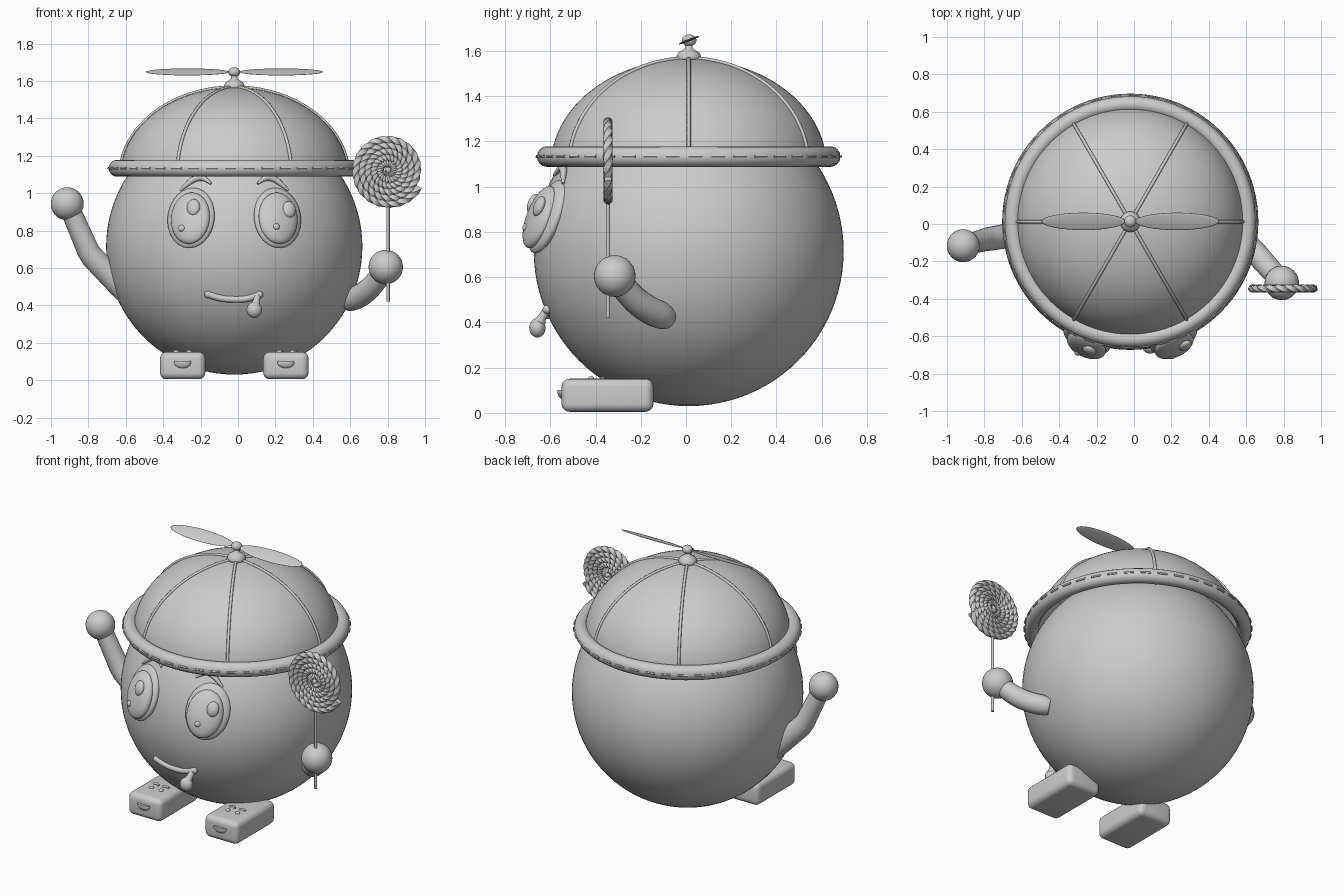
import bpy, bmesh
from math import sin, cos, pi, sqrt, radians
from mathutils import Matrix, Vector, Euler

cube = bpy.data.objects.get("Cube")
if cube:
    bpy.data.objects.remove(cube, do_unlink=True)

clay = bpy.data.materials.new("plain_grey")
clay.use_nodes = True
GREY = (0.6, 0.6, 0.6, 1)
clay.diffuse_color = GREY
clay.node_tree.nodes["Principled BSDF"].inputs["Base Color"].default_value = GREY

CX, CY, CZ, R = -0.02, 0.012, 0.715, 0.685   # body sphere
RIM_Z = 1.133


def add(name, bm, smooth=True):
    """Turn a bmesh into a finished object."""
    bmesh.ops.recalc_face_normals(bm, faces=bm.faces)
    me = bpy.data.meshes.new(name)
    bm.to_mesh(me)
    bm.free()
    me.materials.append(clay)
    ob = bpy.data.objects.new(name, me)
    bpy.context.collection.objects.link(ob)
    if smooth:
        for p in me.polygons:
            p.use_smooth = True
    return ob


def ball(name, size, matrix, seg=32):
    bm = bmesh.new()
    bmesh.ops.create_uvsphere(bm, u_segments=seg, v_segments=seg // 2, radius=1)
    bm.transform(matrix @ Matrix.Diagonal((*size, 1)))
    return add(name, bm)


def at(x, y, z):
    return Matrix.Translation((x, y, z))


def lathe(name, profile, steps=96, closed=False):
    """Spin a radius/height profile about the body axis."""
    bm = bmesh.new()
    vs = [bm.verts.new((r, 0, z)) for r, z in profile]
    pairs = list(zip(vs, vs[1:])) + ([(vs[-1], vs[0])] if closed else [])
    es = [bm.edges.new(p) for p in pairs]
    bmesh.ops.spin(bm, geom=vs + es, axis=(0, 0, 1), cent=(0, 0, 0),
                   angle=2 * pi, steps=steps)
    bmesh.ops.remove_doubles(bm, verts=bm.verts, dist=1e-5)
    bm.transform(at(CX, CY, 0))
    return add(name, bm)


def tube(name, paths, radius, widths=None, res=3, twist=0, kind='POLY'):
    """Sweep a round section along one or more paths."""
    cu = bpy.data.curves.new(name, 'CURVE')
    cu.dimensions = '3D'
    cu.bevel_depth, cu.bevel_resolution, cu.use_fill_caps = radius, res, True
    cu.resolution_u = 8
    for path in paths:
        sp = cu.splines.new(kind)
        sp.points.add(len(path) - 1)
        for i, (p, co) in enumerate(zip(sp.points, path)):
            p.co = (*co, 1)
            p.radius = widths[i] if widths else 1
            p.tilt = twist * i
        if kind == 'NURBS':
            sp.order_u, sp.use_endpoint_u = 3, True
        sp.use_smooth = True
    cu.materials.append(clay)
    ob = bpy.data.objects.new(name, cu)
    bpy.context.collection.objects.link(ob)
    bpy.ops.object.select_all(action='DESELECT')
    ob.select_set(True)
    bpy.context.view_layer.objects.active = ob
    bpy.ops.object.convert(target='MESH')
    bpy.ops.object.shade_smooth_by_angle(angle=radians(50))
    return ob


def on_body(x, z, lift=0.0):
    """Point on the front of the body."""
    return (x, CY - sqrt(R * R - (x - CX) ** 2 - (z - CZ) ** 2) - lift, z)


# Body
ball("body", (R, R, R), at(CX, CY, CZ), 96)

# Cap: dome, rolled rim, stitches, seams
DOME_Z, DOME_R, DOME_H = 1.09, 0.61, 0.475


def dome(t, grow=0.0):
    return ((DOME_R + grow) * cos(t), DOME_Z + (DOME_H + grow) * sin(t))


lathe("cap_dome", [dome(pi / 2 * i / 24) for i in range(25)])
lathe("cap_rim", [(0.628 + 0.043 * cos(a), RIM_Z + 0.045 * sin(a))
                  for a in [2 * pi * i / 16 for i in range(16)]], closed=True)

COUNT = 42
stitches = []
for k in range(COUNT):
    arc = [2 * pi * (k + 0.6 * j / 4) / COUNT for j in range(5)]
    stitches.append([(CX + 0.671 * cos(a), CY + 0.671 * sin(a), RIM_Z) for a in arc])
tube("rim_stitches", stitches, 0.007, res=1)

seams = []
for k in range(6):
    a = k * pi / 3
    prof = [dome(pi / 2 * i / 20, 0.002) for i in range(21)]
    seams.append([(CX + r * cos(a), CY + r * sin(a), z) for r, z in prof])
tube("cap_seams", seams, 0.009, res=2)

# Cap button and propeller
lathe("cap_button", [(0, 1.555), (0.054, 1.56), (0.055, 1.575), (0.047, 1.592),
                     (0.028, 1.604), (0.017, 1.612), (0.015, 1.63), (0, 1.63)], 32)
ball("propeller_hub", (0.032, 0.032, 0.026), at(CX, CY + 0.002, 1.647))
for side, word in ((-1, "right"), (1, "left")):
    ball(word + "_propeller_blade", (0.225, 0.05, 0.006),
         at(CX + side * 0.25, CY + 0.002, 1.648) @ Matrix.Rotation(radians(21), 4, 'X'))

# Eyes and brows
for side, word in ((-1, "right"), (1, "left")):
    turn = Euler((radians(-20), radians(8 * side), radians(19 * side)), 'XYZ')
    eye = at(CX + side * 0.231, -0.612, 0.867) @ turn.to_matrix().to_4x4()
    ball(word + "_eye_white", (0.134, 0.045, 0.172), eye)
    ball(word + "_eye_iris", (0.11, 0.045, 0.146), eye @ at(-side * 0.008, -0.032, -0.014))
    shift = 0.04
    ball(word + "_eye_pupil", (0.037, 0.022, 0.046), eye @ at(shift, -0.07, 0.03), 24)
    ball(word + "_eye_glint", (0.019, 0.014, 0.019), eye @ at(-0.03, -0.066, -0.078), 16)
    brow = [(0.125, 1.05), (0.16, 1.085), (0.21, 1.08), (0.25, 1.05), (0.29, 1.015)]
    tube(word + "_brow", [[on_body(CX + side * x, z, 0.012) for x, z in brow]], 0.018,
         widths=[0.3, 0.9, 1, 0.8, 0.3], kind='NURBS')

# Mouth with a drip
smile = [(-0.16, 0.458), (-0.10, 0.436), (-0.01, 0.43), (0.06, 0.435), (0.115, 0.457)]
tube("mouth", [[on_body(x, z, 0.006) for x, z in smile]], 0.018, kind='NURBS')
for x, z in (smile[0], smile[-1]):
    ball("mouth_corner", (0.02,) * 3, Matrix.Translation(on_body(x, z, 0.006)), 16)
tube("drip_neck", [[(0.105, -0.615, 0.455), (0.098, -0.637, 0.42), (0.088, -0.655, 0.385)]],
     0.024, widths=[0.75, 0.8, 1.4])
ball("drip_drop", (0.041, 0.036, 0.043), at(0.087, -0.657, 0.376), 24)

# Feet
for side, word in ((-1, "right"), (1, "left")):
    fx = CX + side * 0.276
    bm = bmesh.new()
    bmesh.ops.create_cube(bm, size=1)
    bm.transform(at(fx, -0.347, 0.078) @ Matrix.Diagonal((0.242, 0.406, 0.146, 1)))
    foot = add(word + "_foot", bm)
    bev = foot.modifiers.new("round", 'BEVEL')
    bev.width, bev.segments = 0.035, 5
    # Little face on each shoe: snout on the toe, eyes on top
    bm = bmesh.new()
    bmesh.ops.create_uvsphere(bm, u_segments=24, v_segments=16, radius=1)
    cut = bmesh.ops.bisect_plane(bm, geom=bm.verts[:] + bm.edges[:] + bm.faces[:],
                                 plane_co=(0, 0, 0.25), plane_no=(0, 0, 1), clear_outer=True)
    rim = [e for e in cut["geom_cut"] if isinstance(e, bmesh.types.BMEdge)]
    bmesh.ops.holes_fill(bm, edges=rim)
    bm.transform(at(fx, -0.55, 0.094) @ Matrix.Diagonal((0.045, 0.018, 0.03, 1)))
    add(word + "_shoe_snout", bm, smooth=False)
    for s in (-1, 1):
        ball(word + "_shoe_eye", (0.014, 0.014, 0.01), at(fx + s * 0.035, -0.42, 0.152), 16)
        tube(word + "_shoe_brow", [[(fx + s * 0.015, -0.375, 0.153),
                                    (fx + s * 0.035, -0.362, 0.156),
                                    (fx + s * 0.055, -0.37, 0.153)]], 0.007)

# Raised right arm
tube("right_arm", [[(-0.90, -0.112, 0.92), (-0.80, -0.085, 0.69),
                    (-0.775, -0.08, 0.655), (-0.60, -0.05, 0.475)]],
     0.064, widths=[0.85, 0.95, 1, 1.05], res=6)
ball("right_hand", (0.088,) * 3, at(-0.913, -0.116, 0.943))

# Left arm
tube("left_arm", [[(0.79, -0.31, 0.60), (0.73, -0.245, 0.515), (0.67, -0.175, 0.46),
                   (0.60, -0.10, 0.425), (0.58, -0.085, 0.42)]],
     0.062, widths=[0.9, 0.95, 1, 1, 0.8], res=6, kind='NURBS')
ball("left_hand", (0.092,) * 3, at(0.79, -0.315, 0.605))

# Lollipop: stick and twisted spiral candy
LX, LY, LZ = 0.803, -0.345, 1.122
tube("lollipop_stick", [[(LX, LY, 0.42), (LX, LY, LZ)]], 0.009)
TURNS, N = 5.4, 400
end = radians(-28)
spiral = []
for i in range(N + 1):
    t = i / N
    a = end - 2 * pi * TURNS * (1 - t)
    r = 0.012 + 0.174 * t
    spiral.append(Vector((LX + r * cos(a), LY, LZ + r * sin(a))))
tube("lollipop_candy", [spiral], 0.021, res=0, twist=0.45)
ball("lollipop_centre", (0.018, 0.022, 0.018), at(LX, LY, LZ), 16)
